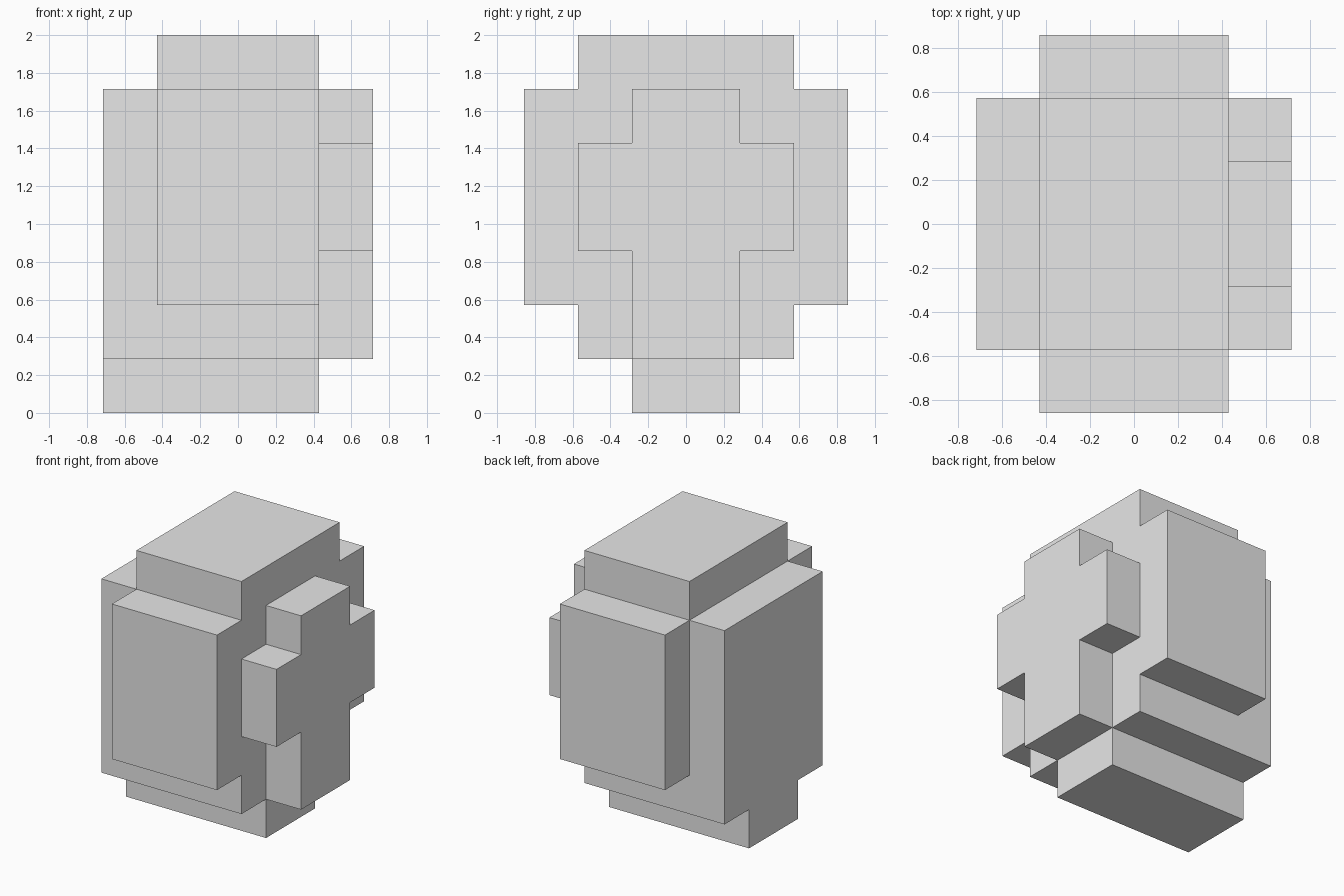
import bpy
import bmesh
from mathutils import Vector

U = 2 / 7  # one grid block

cube = bpy.data.objects.get("Cube")
if cube:
    bpy.data.objects.remove(cube, do_unlink=True)

grey = bpy.data.materials.new("light_grey")
grey.use_nodes = True
grey.diffuse_color = (0.8, 0.8, 0.8, 1)
grey.node_tree.nodes["Principled BSDF"].inputs["Base Color"].default_value = grey.diffuse_color


def extrude(name, profile, x0, x1):
    """Extrude a (y, z) profile in block units along x."""
    bm = bmesh.new()
    face = bm.faces.new([bm.verts.new(Vector((x0, y, z)) * U) for y, z in profile])
    new = bmesh.ops.extrude_face_region(bm, geom=[face])["geom"]
    verts = [v for v in new if isinstance(v, bmesh.types.BMVert)]
    bmesh.ops.translate(bm, verts=verts, vec=((x1 - x0) * U, 0, 0))
    bmesh.ops.recalc_face_normals(bm, faces=bm.faces)
    mesh = bpy.data.meshes.new(name)
    bm.to_mesh(mesh)
    bm.free()
    mesh.materials.append(grey)
    obj = bpy.data.objects.new(name, mesh)
    bpy.context.collection.objects.link(obj)
    return obj


def box(name, x, y, z):
    profile = [(y[0], z[0]), (y[1], z[0]), (y[1], z[1]), (y[0], z[1])]
    return extrude(name, profile, *x)


# Main block with its raised top
box("core", (-1.5, 1.5), (-2, 2), (1, 7))

# Front and back plates
for name, y in (("front_plate", (-3, -2)), ("back_plate", (2, 3))):
    box(name, (-1.5, 1.5), y, (2, 6))

# Plain slab on the right side
box("right_slab", (-2.5, -1.5), (-2, 2), (1, 6))

# Foot below the core and the slab
box("foot", (-2.5, 1.5), (-1, 1), (0, 1))

# Cross on the left side, mirrored from half an outline
half = [(1, 1), (1, 3), (2, 3), (2, 5), (1, 5), (1, 6)]
extrude("left_cross", half + [(-y, z) for y, z in reversed(half)], 1.5, 2.5)
